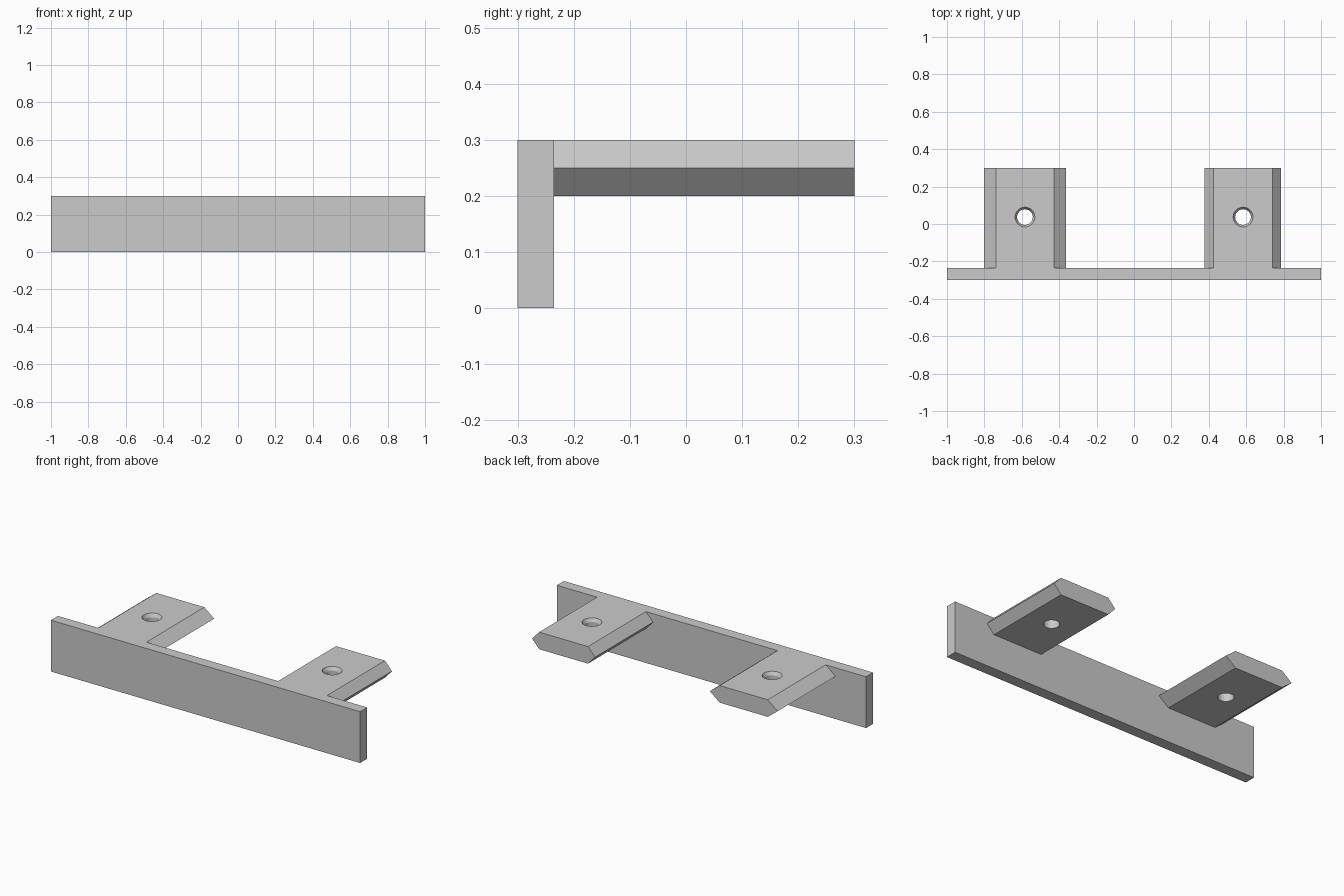
import bpy
import bmesh
from math import cos, sin, tau, radians

cube = bpy.data.objects.get("Cube")
if cube:
    bpy.data.objects.remove(cube, do_unlink=True)

grey = bpy.data.materials.new("plain_grey")
grey.use_nodes = True
colour = (0.6, 0.6, 0.6, 1)
grey.diffuse_color = colour
grey.node_tree.nodes["Principled BSDF"].inputs["Base Color"].default_value = colour

BACK, BAR_BACK, FRONT = 0.30, -0.235, -0.30
TOP, MID, LOW = 0.30, 0.25, 0.20
HOLE_Y = 0.037


def loft(name, rings):
    """Closed solid from a list of matching point rings."""
    bm = bmesh.new()
    loops = [[bm.verts.new(p) for p in ring] for ring in rings]
    for a, b in zip(loops, loops[1:]):
        for i in range(len(a)):
            j = (i + 1) % len(a)
            bm.faces.new((a[i], a[j], b[j], b[i]))
    bm.faces.new(loops[0])
    bm.faces.new(loops[-1])
    bmesh.ops.recalc_face_normals(bm, faces=bm.faces)
    mesh = bpy.data.meshes.new(name)
    bm.to_mesh(mesh)
    bm.free()
    mesh.materials.append(grey)
    obj = bpy.data.objects.new(name, mesh)
    bpy.context.collection.objects.link(obj)
    return obj


def hole_cutter(x):
    """Round through hole with a countersunk top."""
    stages = [(0.053, TOP + 0.05), (0.053, TOP), (0.042, TOP - 0.02), (0.042, LOW - 0.05)]
    n = 32
    return loft("hole_cutter", [
        [(x + r * cos(tau * i / n), HOLE_Y + r * sin(tau * i / n), z) for i in range(n)]
        for r, z in stages])


def tab(name, x0, x1, bevel, hole_x):
    """Six-sided tab running back from the bar, with a screw hole."""
    profile = [(x0, MID), (x0 + bevel, TOP), (x1 - bevel, TOP),
               (x1, MID), (x1 - bevel, LOW), (x0 + bevel, LOW)]
    obj = loft(name, [[(x, y, z) for x, z in profile] for y in (BAR_BACK, BACK)])
    cutter = hole_cutter(hole_x)
    cutter.hide_render = True
    mod = obj.modifiers.new("screw_hole", 'BOOLEAN')
    mod.operation = 'DIFFERENCE'
    mod.solver = 'EXACT'
    mod.object = cutter
    bpy.ops.object.select_all(action='DESELECT')
    bpy.context.view_layer.objects.active = obj
    obj.select_set(True)
    bpy.ops.object.modifier_apply(modifier=mod.name)
    bpy.data.objects.remove(cutter, do_unlink=True)
    bpy.ops.object.shade_smooth_by_angle(angle=radians(20))


# Long upright front bar
loft("front_bar", [[(x, FRONT, 0), (x, BAR_BACK, 0), (x, BAR_BACK, TOP), (x, FRONT, TOP)]
                   for x in (-1, 1)])

# Two mounting tabs, slightly different in width and bevel
tab("right_tab", -0.803, -0.364, 0.064, -0.583)
tab("left_tab", 0.378, 0.786, 0.046, 0.583)
